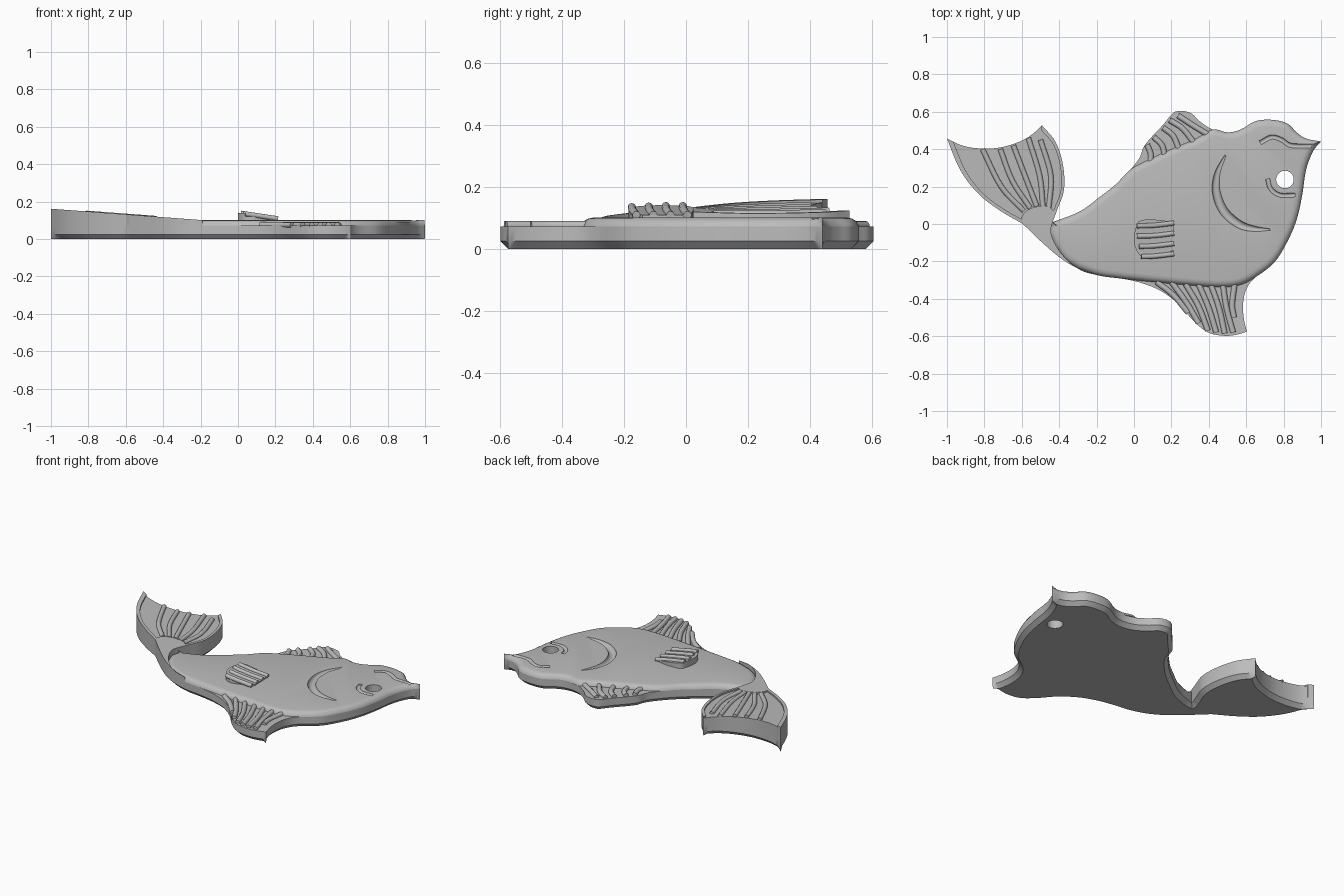
import bpy, bmesh
from mathutils import Vector

if "Cube" in bpy.data.objects:
    bpy.data.objects.remove(bpy.data.objects["Cube"])

grey = bpy.data.materials.new("plain_grey")
grey.use_nodes = True
grey.diffuse_color = (0.5, 0.5, 0.5, 1)
grey.node_tree.nodes["Principled BSDF"].inputs["Base Color"].default_value = grey.diffuse_color


def spline(points, steps=5):
    """Smooth curve through the points, ends included."""
    p = [Vector(q) for q in points]
    p = [2 * p[0] - p[1]] + p + [2 * p[-1] - p[-2]]
    out = []
    for a, b, c, d in zip(p, p[1:], p[2:], p[3:]):
        for k in range(steps):
            t = k / steps
            out.append(0.5 * (2 * b + (c - a) * t + (2 * a - 5 * b + 4 * c - d) * t * t
                              + (3 * b - a - 3 * c + d) * t ** 3))
    return out + [p[-2]]


def outline(*runs):
    """Closed outline from smooth runs that meet in sharp corners."""
    out = []
    for run in runs:
        for q in spline(run):
            if not out or (q - out[-1]).length > 0.002:
                out.append(q)
    if (out[0] - out[-1]).length < 0.002:
        out.pop()
    area = sum(a.x * b.y - b.x * a.y for a, b in zip(out, out[1:] + out[:1]))
    return out if area > 0 else out[::-1]


def gap(q, loop):
    """Distance from a point to the outline."""
    best = 9
    for a, b in zip(loop, loop[1:] + loop[:1]):
        e = b - a
        t = min(1, max(0, (q - a).dot(e) / e.length_squared))
        best = min(best, (a + e * t - q).length)
    return best


def inset(loop, d):
    """Move the outline inwards, less where it is too narrow."""
    res = []
    for i, q in enumerate(loop):
        u = (q - loop[i - 1]).normalized() + (loop[(i + 1) % len(loop)] - q).normalized()
        n, t = Vector((-u.y, u.x)).normalized(), d
        while t > 0.002 and gap(q + n * t, loop) < 0.94 * t:
            t *= 0.85
        res.append(q + n * t)
    return res


def finish(ob):
    ob.data.materials.clear()
    ob.data.materials.append(grey)
    bpy.ops.object.select_all(action="DESELECT")
    ob.select_set(True)
    bpy.context.view_layer.objects.active = ob
    bpy.ops.object.shade_smooth_by_angle(angle=0.6)
    return ob


def solid(name, loop, levels):
    """Stack of inset outlines; each level is (height or height rule, inset)."""
    bm = bmesh.new()
    rings = []
    for z, d in levels:
        rings.append([bm.verts.new((q.x, q.y, z(q.x) if callable(z) else z))
                      for q in (inset(loop, d) if d else loop)])
    for lo, hi in zip(rings, rings[1:]):
        for i in range(len(lo)):
            bm.faces.new((lo[i - 1], lo[i], hi[i], hi[i - 1]))
    caps = [bm.faces.new(rings[0][::-1]), bm.faces.new(rings[-1])]
    bm.normal_update()
    bmesh.ops.triangulate(bm, faces=caps)
    me = bpy.data.meshes.new(name)
    bm.to_mesh(me)
    bm.free()
    ob = bpy.data.objects.new(name, me)
    bpy.context.collection.objects.link(ob)
    return finish(ob)


def tube(name, points, radius, height, taper=False):
    """Closed round rod along a smooth path at the given height rule."""
    cu = bpy.data.curves.new(name, "CURVE")
    cu.dimensions = "3D"
    cu.bevel_depth, cu.bevel_resolution, cu.use_fill_caps = radius, 4, True
    path = spline(points)
    sp = cu.splines.new("POLY")
    sp.points.add(len(path) - 1)
    for i, (pt, q) in enumerate(zip(sp.points, path)):
        t = i / (len(path) - 1)
        pt.co = (q.x, q.y, height(q.x), 1)
        pt.radius = 0.15 + 3.4 * t * (1 - t) if taper else 1
    ob = bpy.data.objects.new(name, cu)
    bpy.context.collection.objects.link(ob)
    bpy.ops.object.select_all(action="DESELECT")
    ob.select_set(True)
    bpy.context.view_layer.objects.active = ob
    bpy.ops.object.convert(target="MESH")
    ob = bpy.context.object
    bm = bmesh.new()
    bm.from_mesh(ob.data)
    bmesh.ops.remove_doubles(bm, verts=bm.verts, dist=1e-5)
    bmesh.ops.recalc_face_normals(bm, faces=bm.faces)
    bm.to_mesh(ob.data)
    bm.free()
    return finish(ob)


def cut(ob, cutter):
    """Cut with the first solver that keeps the rest of the part whole."""
    area = sum(p.area for p in ob.data.polygons)
    mod = ob.modifiers.new("cut", "BOOLEAN")
    mod.operation, mod.object = "DIFFERENCE", cutter
    for solver in ("EXACT", "MANIFOLD", "FLOAT"):
        mod.solver = solver
        graph = bpy.context.evaluated_depsgraph_get()
        graph.update()
        mesh = bpy.data.meshes.new_from_object(ob.evaluated_get(graph))
        if 0.93 * area < sum(p.area for p in mesh.polygons) < 1.07 * area:
            ob.data = mesh
            break
    ob.modifiers.clear()
    finish(ob)
    cutter.hide_render = True
    cutter.hide_set(True)


# Shared edge runs
head = [(.42, .505), (.5, .49), (.57, .505), (.65, .55), (.74, .557), (.82, .537),
        (.87, .49), (.92, .457), (1, .441)]
face = [(1, .441), (.957, .388), (.92, .29), (.9, .158), (.87, .024), (.82, -.094),
        (.75, -.206), (.647, -.286)]
back = [(-.435, .01), (-.29, .067), (-.18, .147), (-.1, .21), (-.02, .29)]
dorsal = [(.03, .355), (.06, .425), (.155, .53), (.22, .6), (.3, .595), (.35, .55)]
belly = [(-.075, -.291), (-.19, -.275), (-.3, -.238), (-.396, -.18), (-.49, -.1), (-.594, 0)]
tail_left = [(-.594, 0), (-.717, .072), (-.834, .163), (-.93, .29), (-1, .457)]
tail_end = [(-1, .457), (-.92, .42), (-.824, .404), (-.717, .409), (-.61, .441),
            (-.545, .479), (-.492, .527)]
tail_right = [(-.492, .527), (-.42, .44), (-.38, .318), (-.374, .184), (-.41, .078), (-.435, .01)]
ventral_front = [(.6, -.35), (.583, -.43), (.588, -.51), (.604, -.575)]
ventral_edge = [(.604, -.575), (.556, -.59), (.487, -.598), (.396, -.58), (.316, -.516),
                (.235, -.425), (.14, -.356), (.032, -.313)]

# Base slab with the whole silhouette; its top forms the low fins
base = solid("base_and_fins",
             outline(back + dorsal + head, face + ventral_front, ventral_edge + belly,
                     tail_left, tail_end, tail_right),
             [(0, .025), (.025, 0), (.072, 0)])

# Raised body with a rounded rim
body = solid("body",
             outline(back + [(.06, .335), (.2, .4), (.33, .455)] + head,
                     face + [(.56, -.328), (.45, -.338), (.3, -.328), (.1, -.31)] + belly[:3],
                     [(-.3, -.238), (-.37, -.19), (-.42, -.12), (-.447, -.05), (-.435, .01)]),
             [(.072, 0), (.078, .002), (.09, .009), (.098, .022), (.101, .038)])


# Upward sloping tail: lowered fan, full-height stem and side edges
def ramp(x):
    return .162 - .075 * (x + 1)


def fan_height(x):
    return ramp(x) - .01


stem_side = [(-.19, -.275), (-.28, -.25), (-.36, -.19), (-.42, -.11), (-.445, -.04), (-.435, .01)]
solid("tail_fan", outline(tail_left, tail_end, tail_right, [(-.435, .01), (-.5, -.04), (-.594, 0)]),
      [(.072, 0), (fan_height, 0)])
solid("tail_stem", outline(belly[1:], [(-.594, 0), (-.6, .04), (-.56, .08), (-.5, .095), (-.45, .09),
                                       (-.42, .055)], [(-.42, .055), (-.435, .01)], stem_side[::-1]),
      [(.072, 0), (ramp, 0)])
fan_middle = Vector((-.57, .25))
for side, edge in (("right", tail_left), ("left", tail_right)):
    inner = [Vector(p).lerp(fan_middle, .08) for p in reversed(edge)]
    solid(f"tail_edge_{side}", outline(edge, [edge[-1], inner[0]], inner, [inner[-1], edge[0]]),
          [(.072, 0), (ramp, 0)])

tail_ribs = [((-.59, .07), (-.71, .2), (-.81, .4)), ((-.555, .085), (-.65, .23), (-.715, .4)),
             ((-.52, .095), (-.58, .25), (-.645, .42)), ((-.487, .095), (-.505, .26), (-.565, .46)),
             ((-.455, .09), (-.445, .26), (-.5, .45))]
for i, rib in enumerate(tail_ribs):
    tube(f"tail_rib_{i + 1}", rib, .014, fan_height)


# Ribs of the upper and lower fins
def fin_height(x):
    return .075


dorsal_ribs = [((.07, .425), (.09, .37), (.085, .31)), ((.105, .465), (.15, .42), (.165, .36)),
               ((.155, .515), (.21, .47), (.24, .4)), ((.19, .555), (.26, .51), (.32, .435)),
               ((.235, .58), (.31, .53), (.4, .475))]
ventral_ribs = [((.12, -.31), (.21, -.38), (.29, -.475)), ((.2, -.31), (.28, -.42), (.345, -.53)),
                ((.275, -.32), (.345, -.44), (.395, -.57)), ((.345, -.32), (.4, -.45), (.44, -.58)),
                ((.41, -.32), (.455, -.45), (.485, -.585)), ((.475, -.32), (.495, -.45), (.53, -.58)),
                ((.54, -.31), (.525, -.43), (.535, -.5))]
for name, ribs in (("dorsal", dorsal_ribs), ("ventral", ventral_ribs)):
    for i, rib in enumerate(ribs):
        tube(f"{name}_rib_{i + 1}", rib, .015, fin_height)


# Side fin: sloping wedge with ribs
def wedge(x):
    return .141 - .15 * x


solid("side_fin", outline([(.21, .0), (.15, .02), (.04, .02), (.01, -.02), (0, -.1), (.03, -.165),
                           (.08, -.185)], [(.08, -.185), (.15, -.165), (.215, -.14)],
                          [(.215, -.14), (.213, -.07), (.21, 0)]),
      [(.095, 0), (wedge, 0)])
for i in range(4):
    y = .005 - .055 * i
    tube(f"side_fin_rib_{i + 1}", [(.015 + .012 * max(0, i - 1), y - .015), (.11, y - .012), (.213, y)],
         .013, wedge)


# Grooves for gill, mouth and eyelid
def top(x):
    return .102


gill = [(.49, .37), (.445, .27), (.44, .17), (.48, .07), (.56, 0), (.64, -.025), (.73, -.03)]
mouth = [(.675, .435), (.735, .465), (.79, .45), (.84, .42), (.95, .418)]
eyelid = [(.715, .24), (.73, .19), (.78, .155), (.86, .155)]
cut(body, tube("gill_cutter", gill, .024, top, taper=True))
cut(body, tube("mouth_cutter", mouth, .012, top))
cut(body, tube("eyelid_cutter", eyelid, .012, top))

# Eye hole through the slab
bpy.ops.mesh.primitive_cylinder_add(vertices=32, radius=.047, depth=.4, location=(.807, .238, .05))
eye = bpy.context.object
eye.name = "eye_cutter"
cut(base, eye)
cut(body, eye)
